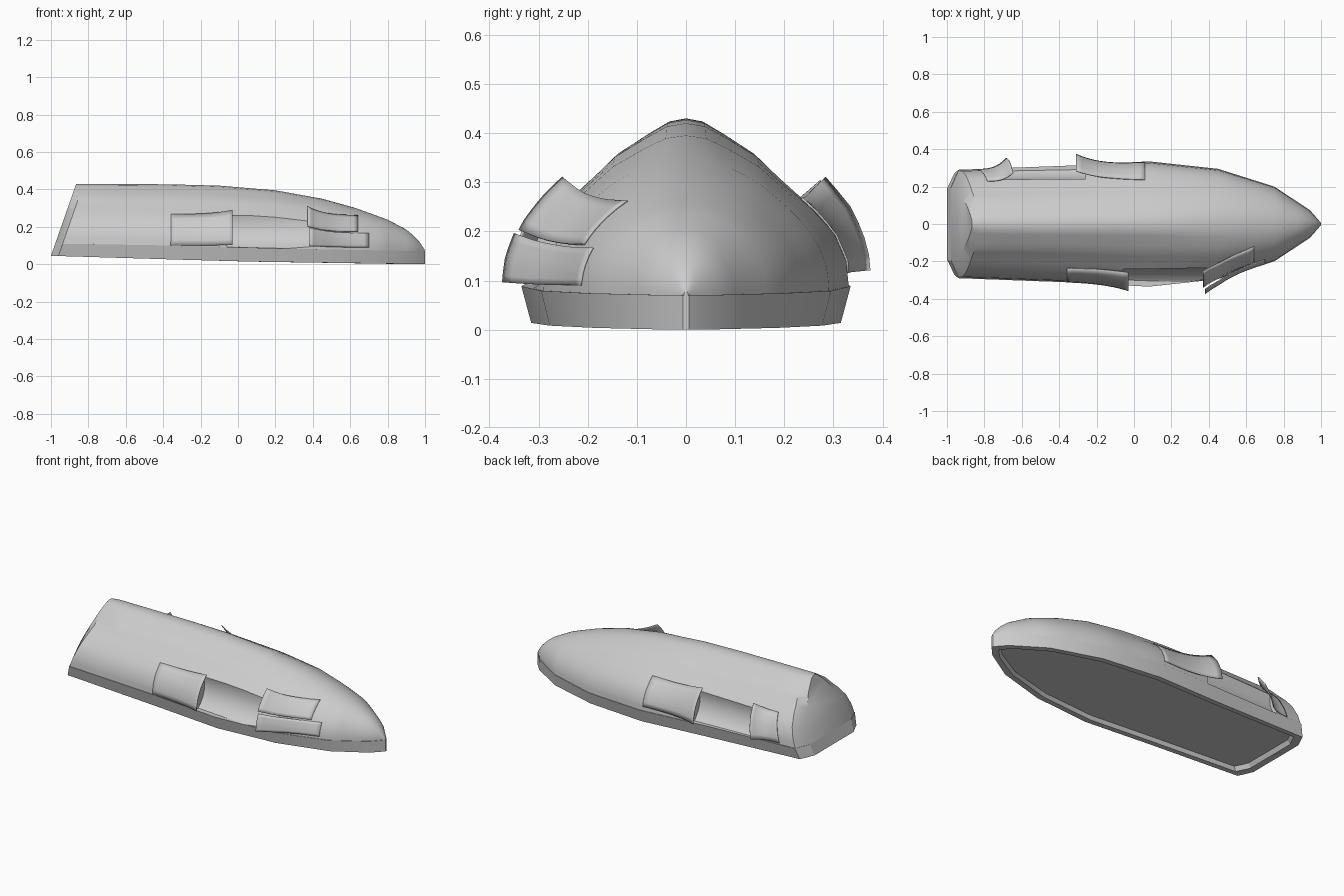
import bpy, bmesh, math
from mathutils import Vector

if "Cube" in bpy.data.objects:
    bpy.data.objects.remove(bpy.data.objects["Cube"])

# Hull guides along x: half width, seam height, crown height
W = [(-1, .20), (-.96, .29), (-.35, .312), (.08, .335), (.45, .295),
     (.75, .20), (.94, .075), (1, .006)]
SEAM = [(-1, .11), (-.35, .10), (.4, .08), (1, .07)]
KEEL = [(-1, .045), (0, .015), (1, 0)]
CROWN = [(-1, .43), (-.4, .428), (-.1, .42), (.2, .395), (.45, .35), (.63, .3),
         (.8, .238), (.9, .185), (.96, .135), (1, .075)]
# Bell-shaped half section, seam to crown
BELL = [(1, 0), (.985, .16), (.91, .34), (.77, .5), (.6, .65),
        (.45, .79), (.25, .91), (.12, .98), (0, 1)]


def interp(pts, x):
    for (a, p), (b, q) in zip(pts, pts[1:]):
        if x <= b:
            return p + (q - p) * (x - a) / (b - a)
    return pts[-1][1]


def rake(x):
    return .35 * max(0, min(1, (-.35 - x) / .5))


def hull(x, t):
    """Point on the +y half of the shell; t runs 0 at the seam to 1 at the crown."""
    i = min(int(t * 8), 7)
    f = t * 8 - i
    y = BELL[i][0] * (1 - f) + BELL[i + 1][0] * f
    z = BELL[i][1] * (1 - f) + BELL[i + 1][1] * f
    b = max(0, min(1, (x - .1) / .7))
    a = t * math.pi / 2
    y, z = y * (1 - b) + math.cos(a) * b, z * (1 - b) + math.sin(a) * b
    s = interp(SEAM, x)
    z = s + (interp(CROWN, x) - s) * z
    return Vector((x + rake(x) * (z - .045), y * (interp(W, x) - .004), z))


def hull_at(x, z, off):
    """Shell point at height z pushed outward by off."""
    lo, hi = 0.0, 1.0
    for _ in range(24):
        m = (lo + hi) / 2
        if hull(x, m).z < z:
            lo = m
        else:
            hi = m
    p, q = hull(x, max(lo - .06, 0)), hull(x, min(lo + .06, 1))
    d = q - p
    n = Vector((0, d.z, -d.y)).normalized()
    return hull(x, lo) + n * off


def finish(name, bm, angle=35):
    bmesh.ops.recalc_face_normals(bm, faces=bm.faces)
    me = bpy.data.meshes.new(name)
    bm.to_mesh(me)
    bm.free()
    ob = bpy.data.objects.new(name, me)
    bpy.context.collection.objects.link(ob)
    shade(ob, angle)
    return ob


def shade(ob, angle=35):
    bpy.ops.object.select_all(action='DESELECT')
    bpy.context.view_layer.objects.active = ob
    ob.select_set(True)
    bpy.ops.object.shade_smooth_by_angle(angle=math.radians(angle))


def bridge(bm, a, b, closed=True):
    n = len(a)
    for i in range(n if closed else n - 1):
        j = (i + 1) % n
        bm.faces.new((a[i], a[j], b[j], b[i]))


# Upper shell lofted from stern to nose
bm = bmesh.new()
xs = [-1, -.96, -.8, -.6, -.35, -.2, -.1, .08, .2, .32, .45, .55, .63, .75,
      .8, .87, .9, .94, .97, .998]
rings = []
for x in xs:
    half = [hull(x, k / 16) for k in range(17)]
    pts = half + [Vector((p.x, -p.y, p.z)) for p in half[-2::-1]]
    rings.append([bm.verts.new(p) for p in pts])
for a, b in zip(rings, rings[1:]):
    bridge(bm, a, b)
bm.faces.new(rings[0])
bm.faces.new(rings[-1])
shell = finish("upper_shell", bm)

# Concave side channels cut into the shell, staggered left and right
for side, x0, x1 in ((-1, -.06, .46), (1, -.76, -.26)):
    bm = bmesh.new()
    bmesh.ops.create_cone(bm, cap_ends=True, segments=48, radius1=.16,
                          radius2=.16, depth=x1 - x0)
    for v in bm.verts:
        v.co = Vector((v.co.z + (x0 + x1) / 2, side * (.395 + v.co.x), .22 + v.co.y))
    cutter = finish("channel_cutter", bm)
    cutter.hide_render = True
    mod = shell.modifiers.new("channel", 'BOOLEAN')
    mod.operation = 'DIFFERENCE'
    mod.solver = 'EXACT'
    mod.object = cutter
    bpy.context.view_layer.objects.active = shell
    bpy.ops.object.modifier_apply(modifier=mod.name)
    bpy.data.objects.remove(cutter)
shade(shell)

# Faceted lower band with a recessed underside
bm = bmesh.new()


def outline(fn):
    left = [fn(x, w) for x, w in W]
    return [bm.verts.new(p) for p in left + [(p[0], -p[1], p[2]) for p in left[::-1]]]


top = outline(lambda x, w: (x + rake(x) * (interp(SEAM, x) - .045), w, interp(SEAM, x)))
low = outline(lambda x, w: (x, w * .94, interp(KEEL, x)))
rim = outline(lambda x, w: (x * .955 - .005, w * .84, interp(KEEL, x)))
inner = outline(lambda x, w: (x * .94 - .005, w * .82, interp(KEEL, x) + .025))
for a, b in ((top, low), (low, rim), (rim, inner)):
    bridge(bm, a, b)
bm.faces.new(top)
bm.faces.new(inner)
finish("lower_band", bm, 20)


# Thin flared scoops that peel away from the shell
def scoop(name, side, base, tip, z0, z1, flare):
    bm = bmesh.new()
    rows = []
    for i in range(13):
        u = i / 12
        x = base + (tip - base) * u
        row = []
        for k in range(7):
            z = z0 + (z1 - z0) * k / 6
            z = min(z, interp(CROWN, x) - .02)
            p = hull_at(x, z, .003 + flare * u ** 3)
            row.append(bm.verts.new((p.x, p.y * side, p.z)))
        rows.append(row)
    for a, b in zip(rows, rows[1:]):
        bridge(bm, a, b, False)
    ob = finish(name, bm)
    mod = ob.modifiers.new("thickness", 'SOLIDIFY')
    mod.thickness = .004
    mod.offset = 0


scoop("front_scoop_lower", -1, .70, .38, .09, .165, .072)
scoop("front_scoop_upper", -1, .64, .37, .172, .26, .065)
scoop("front_channel_lip", -1, -.36, -.03, .10, .265, .03)
scoop("back_channel_scoop", 1, .06, -.31, .115, .265, .062)
scoop("back_channel_lip", 1, -.86, -.70, .115, .265, .055)
